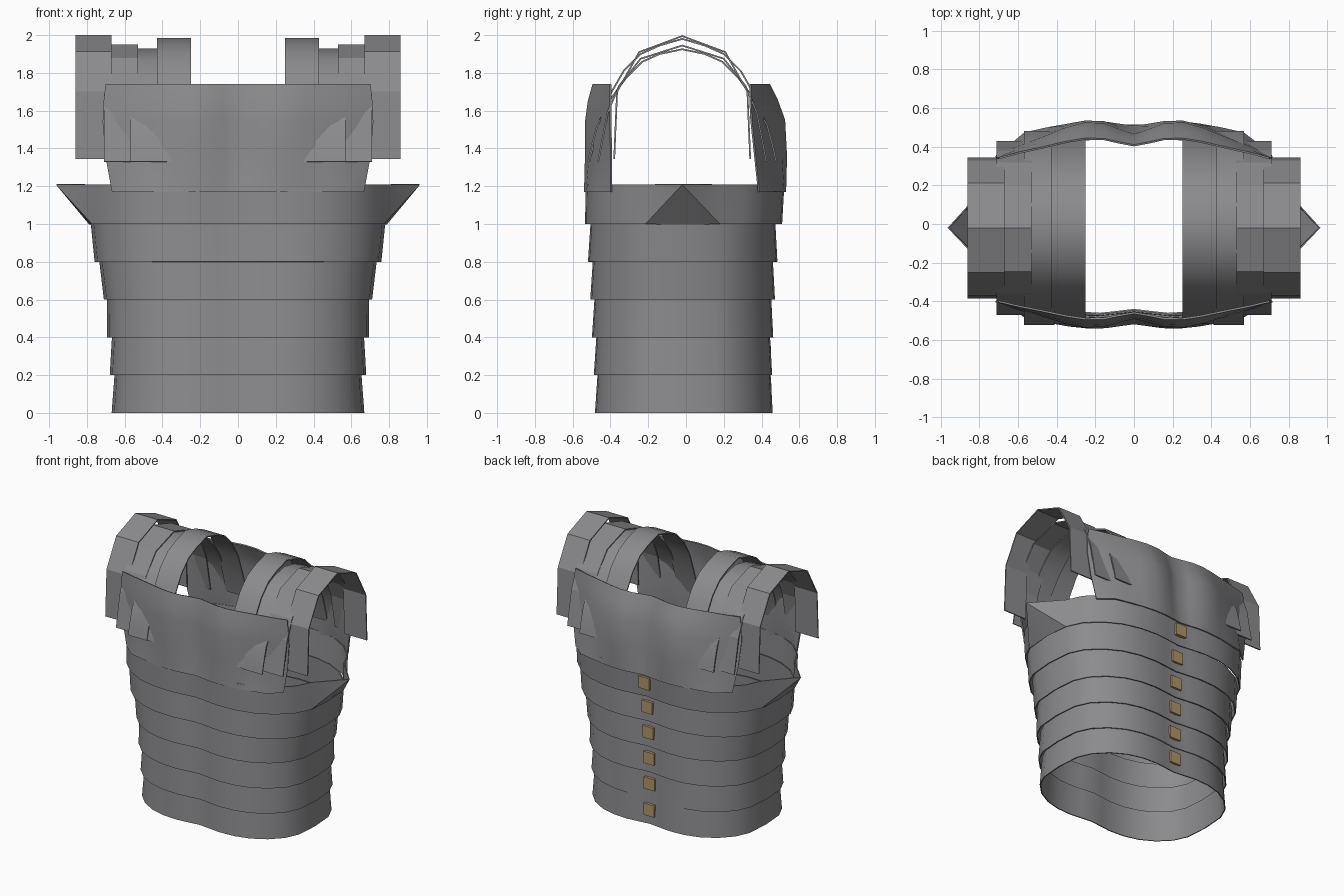
import bpy, math

if "Cube" in bpy.data.objects:
    bpy.data.objects.remove(bpy.data.objects["Cube"])

steel = bpy.data.materials.new("steel")
steel.diffuse_color = (.26, .257, .27, 1)
steel.use_nodes = True
steel.node_tree.nodes["Principled BSDF"].inputs["Base Color"].default_value = steel.diffuse_color
brass = bpy.data.materials.new("brass")
brass.diffuse_color = (.44, .30, .14, 1)
brass.use_nodes = True
brass.node_tree.nodes["Principled BSDF"].inputs["Base Color"].default_value = brass.diffuse_color


def make(name, verts, faces, thick=0.01, angle=35):
    me = bpy.data.meshes.new(name)
    me.from_pydata(verts, [], faces)
    me.materials.append(steel)
    ob = bpy.data.objects.new(name, me)
    bpy.context.collection.objects.link(ob)
    bpy.ops.object.select_all(action='DESELECT')
    ob.select_set(True)
    bpy.context.view_layer.objects.active = ob
    m = ob.modifiers.new("thickness", 'SOLIDIFY')
    m.thickness = thick
    m.offset = 0
    bpy.ops.object.modifier_apply(modifier=m.name)
    bpy.ops.object.mode_set(mode='EDIT')
    bpy.ops.mesh.select_all(action='SELECT')
    bpy.ops.mesh.normals_make_consistent(inside=False)
    bpy.ops.object.mode_set(mode='OBJECT')
    bpy.ops.object.shade_smooth_by_angle(angle=math.radians(angle))
    return ob


def grid_faces(rows, cols, closed=False):
    n = cols if closed else cols - 1
    return [(r * cols + c, r * cols + (c + 1) % cols,
             (r + 1) * cols + (c + 1) % cols, (r + 1) * cols + c)
            for r in range(rows - 1) for c in range(n)]


# torso cross-section: quarter outline with a shallow dip at the centre
QUARTER = [(0, .955), (.14, .98), (.27, 1), (.45, .985), (.62, .92),
           (.78, .79), (.91, .6), (.98, .38), (1, 0)]


def ring(hx, front, back, z):
    cy = -.02
    pts = [(x * hx, cy + y * (back - cy), z) for x, y in QUARTER]
    pts += [(x * hx, cy + y * (front - cy), z) for x, y in QUARTER[-2::-1]]
    return pts + [(-x, y, z) for x, y, z in pts[-2:0:-1]]


# waist hoops: bottom half-width, top half-width, front y, back y
HOOPS = [(.665, .648, -.478, .455), (.675, .662, -.484, .452),
         (.69, .688, -.494, .458), (.706, .733, -.503, .467),
         (.755, .778, -.515, .48), (.785, .79, -.53, .505)]
for i, (b, t, f, k) in enumerate(HOOPS):
    z0, z1 = i * .2, i * .2 + (.21 if i == 5 else .225)
    low = ring(b, f, k, z0)
    high = ring(t, f + (.002 if i == 5 else .015), k + (.012 if i == 5 else -.012), z1)
    n = len(low)
    faces = grid_faces(2, n, True)
    if i == 5:
        # top hoop: side corners pulled out to points under the arms
        for j, v in enumerate(high):
            if abs(abs(v[0]) - t) < 1e-6:
                high[j] = (math.copysign(.96, v[0]), v[1], v[2])
                a, p = (j + 1) % n, (j - 1) % n
                faces = [q for q in faces if j + n not in q]
                faces += [(j, a, j + n), (a, a + n, j + n),
                          (p, j, j + n), (p, j + n, p + n)]
    make(f"waist_hoop_{i + 1}", low + high, faces, .008)


# chest and back plates: half-width, edge y, fullest y, z, flattening power
def plate(name, rows, sign):
    half = [(0, .66), (.12, .82), (.22, .98), (.36, 1), (.5, .84), (.68, .54),
            (.85, .28), (1, 0)]
    shape = [(-u, w) for u, w in half[:0:-1]] + half
    verts = [(u * hx, sign * (ye + (ym - ye) * w ** p), z)
             for hx, ye, ym, z, p in rows for u, w in shape]
    make(name, verts, grid_faces(len(rows), len(shape)))


plate("chest_plate", [(.665, .395, .535, 1.17, .4), (.70, .395, .53, 1.36, 1),
                      (.715, .4, .53, 1.54, 1), (.71, .4, .515, 1.65, 1),
                      (.70, .4, .49, 1.74, 1)], -1)
plate("back_plate", [(.665, .385, .525, 1.17, .4), (.70, .365, .53, 1.36, 1),
                     (.715, .345, .52, 1.55, 1), (.71, .34, .48, 1.66, 1),
                     (.70, .34, .44, 1.74, 1)], 1)

# shoulder straps: x range and half arch profile (offset from y = -.02, z)
STRAPS = {
    "inner": (.25, .43, [(0, 1.98), (.12, 1.945), (.22, 1.9), (.31, 1.81),
                         (.385, 1.68), (.44, 1.52), (.475, 1.4), (.492, 1.33)]),
    "second": (.41, .57, [(0, 1.925), (.12, 1.9), (.21, 1.86), (.30, 1.77),
                          (.38, 1.66), (.45, 1.52), (.482, 1.4), (.497, 1.33)]),
    "third": (.53, .71, [(0, 1.945), (.22, 1.875), (.335, 1.73),
                         (.395, 1.59), (.445, 1.33)]),
    "outer": (.67, .86, [(0, 1.995), (.228, 1.91), (.345, 1.7), (.36, 1.345)]),
}
for key, (x0, x1, half) in STRAPS.items():
    path = [(-y, z) for y, z in half[:0:-1]] + half
    for side, s in (("right", 1), ("left", -1)):
        verts = [(s * x, y - .02, z) for y, z in path for x in (x0, x1)]
        make(f"{key}_shoulder_strap_{side}", verts, grid_faces(len(path), 2), .009,
             5 if key in ("outer", "third") else 35)

# brass clasps down the back
for i, (b, t, f, k) in enumerate(HOOPS):
    y = -.02 + .94 * (k + .02) + .006 + (.014 if i == 5 else 0)
    bpy.ops.mesh.primitive_cube_add(size=1, location=(0, y, i * .2 + .11))
    ob = bpy.context.object
    ob.name = f"back_clasp_{i + 1}"
    ob.scale = (.09, .04, .09)
    ob.data.materials.append(brass)
